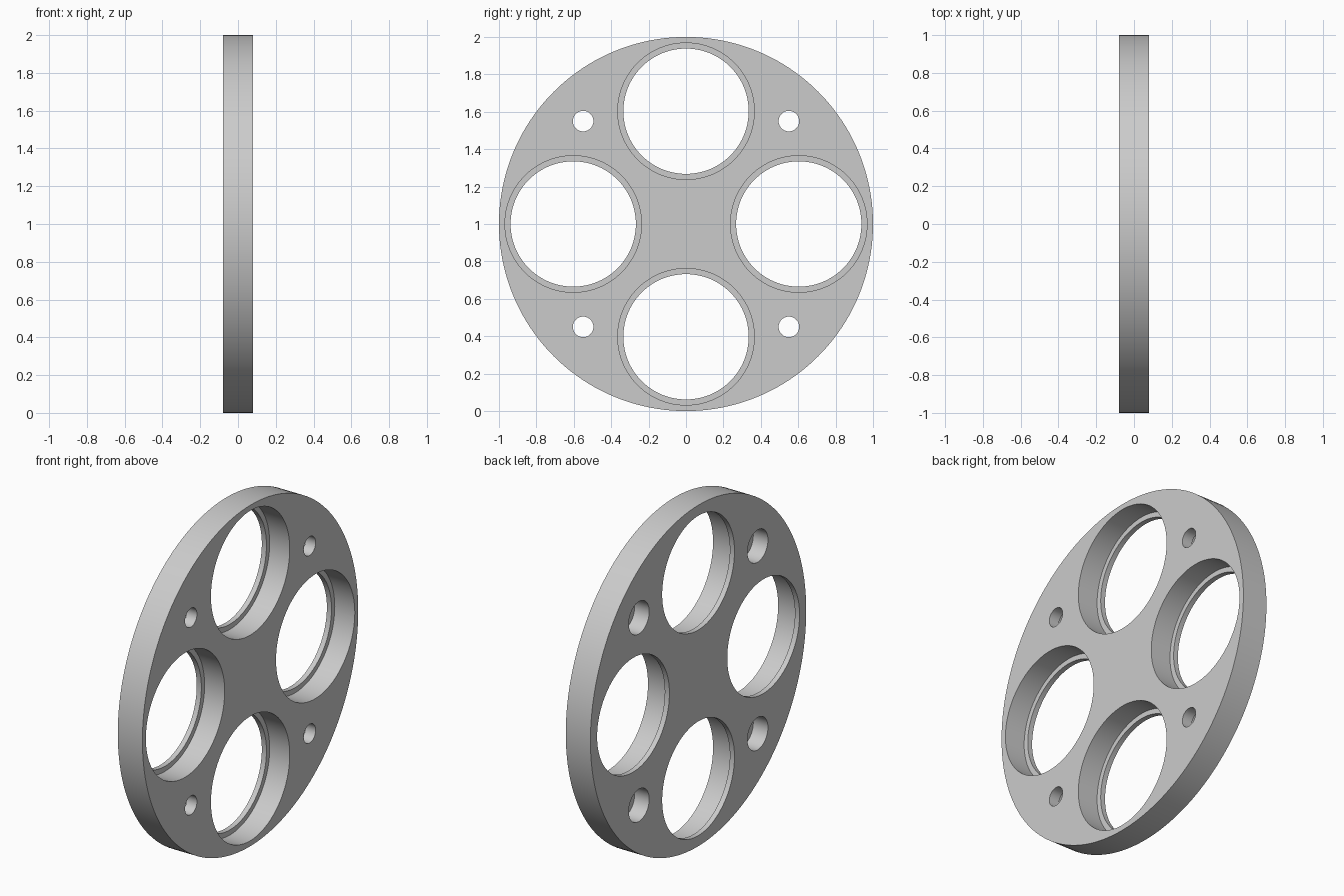
import bpy
import bmesh
from math import cos, sin, tau, radians

if "Cube" in bpy.data.objects:
    bpy.data.objects.remove(bpy.data.objects["Cube"], do_unlink=True)

HALF = 0.08          # half of the plate thickness
OVER = 0.05          # how far cutters reach past the plate

metal = bpy.data.materials.new("light_grey_metal")
metal.use_nodes = True
colour = (0.6, 0.6, 0.6, 1.0)
metal.diffuse_color = colour
metal.node_tree.nodes["Principled BSDF"].inputs["Base Color"].default_value = colour


def turned(name, profile, y, z, sides):
    """Closed solid turned around an axis along x, from (x, radius) pairs."""
    bm = bmesh.new()
    rings = []
    for x, r in profile:
        rings.append([bm.verts.new((x, r * cos(tau * i / sides), r * sin(tau * i / sides)))
                      for i in range(sides)])
    for a, b in zip(rings, rings[1:]):
        for i in range(sides):
            j = (i + 1) % sides
            bm.faces.new((a[i], a[j], b[j], b[i]))
    bm.faces.new(rings[0])
    bm.faces.new(rings[-1])
    bmesh.ops.recalc_face_normals(bm, faces=bm.faces)
    mesh = bpy.data.meshes.new(name)
    bm.to_mesh(mesh)
    bm.free()
    mesh.materials.append(metal)
    obj = bpy.data.objects.new(name, mesh)
    obj.location = (0, y, z)
    bpy.context.collection.objects.link(obj)
    return obj


# Round plate standing on its rim
plate = turned("round_plate", [(-HALF, 1), (HALF, 1)], 0, 1, 160)

# Large pockets open to +x, with a thin retaining lip at -x
ledge = -HALF + 0.03
pocket = [(-HALF - OVER, 0.335), (ledge, 0.335), (ledge, 0.365), (HALF + OVER, 0.365)]

# Bolt holes counterbored from -x
seat = -HALF + 0.095
bolt = [(-HALF - OVER, 0.095), (seat, 0.095), (seat, 0.055), (HALF + OVER, 0.055)]

cutters = []
for y, z in ((1, 0), (0, 1), (-1, 0), (0, -1)):
    cutters.append(turned("pocket_cutter", pocket, 0.603 * y, 1 + 0.603 * z, 96))
for y in (-0.55, 0.55):
    for z in (-0.55, 0.55):
        cutters.append(turned("bolt_cutter", bolt, y, 1 + z, 48))

# Cut every hole, then discard the cutters
bpy.context.view_layer.objects.active = plate
plate.select_set(True)
for cutter in cutters:
    cutter.hide_render = True
    mod = plate.modifiers.new("hole", 'BOOLEAN')
    mod.operation = 'DIFFERENCE'
    mod.solver = 'EXACT'
    mod.object = cutter
    bpy.ops.object.modifier_apply(modifier=mod.name)
    bpy.data.objects.remove(cutter, do_unlink=True)

bpy.ops.object.shade_smooth_by_angle(angle=radians(30))
